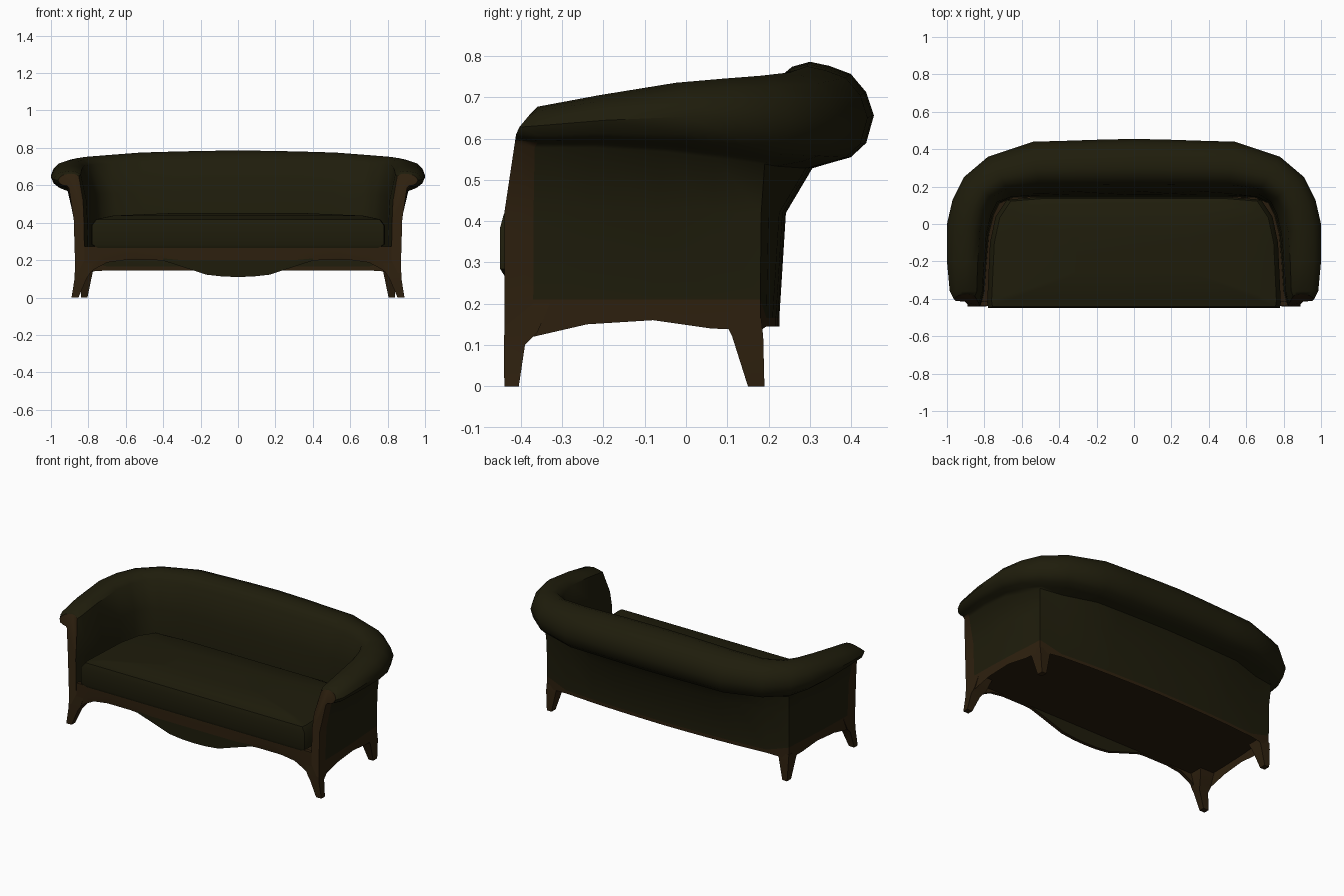
import bpy, bmesh
from mathutils import Vector

if "Cube" in bpy.data.objects:
    bpy.data.objects.remove(bpy.data.objects["Cube"])


def material(name, rgb):
    m = bpy.data.materials.new(name)
    m.diffuse_color = (*rgb, 1)
    m.use_nodes = True
    m.node_tree.nodes["Principled BSDF"].inputs["Base Color"].default_value = m.diffuse_color
    return m


FABRIC = material("dark olive fabric", (0.0135, 0.012, 0.0035))
WOOD = material("brown wood", (0.027, 0.0145, 0.0045))
UNDER = material("dark underside", (0.021, 0.012, 0.004))


def build(name, rings, mats, rule=None, closed=False, caps=None):
    """Bridge rings of points into a surface; rule(i, j) picks the material."""
    bm = bmesh.new()
    vs = [[bm.verts.new(p) for p in r] for r in rings]
    n = len(rings[0])
    for i in range(len(rings) - 1):
        for j in range(n if closed else n - 1):
            k = (j + 1) % n
            f = bm.faces.new((vs[i][j], vs[i][k], vs[i + 1][k], vs[i + 1][j]))
            f.material_index = rule(i, j) if rule else 0
    if caps is not None:
        for r in (vs[0], vs[-1]):
            bm.faces.new(r).material_index = caps
    bmesh.ops.recalc_face_normals(bm, faces=bm.faces)
    me = bpy.data.meshes.new(name)
    bm.to_mesh(me)
    bm.free()
    for m in mats:
        me.materials.append(m)
    ob = bpy.data.objects.new(name, me)
    bpy.context.collection.objects.link(ob)
    return ob


def flip(ring):
    return [(-p[0], p[1], p[2]) for p in ring]


def lerp(a, b, t):
    return a + (b - a) * t


# Arms and back: inner line, outer wall, roll edge, roll top z, roll bottom z, wall bottom z
stations = [
    ((.82, -.44), (.872, -.44), (.962, -.44), .662, .597, .10),
    ((.80, -.36), (.868, -.37), (.985, -.36), .677, .590, .12),
    ((.79, -.22), (.866, -.24), (1.0, -.20), .705, .590, .15),
    ((.775, -.05), (.86, -.08), (1.0, 0), .735, .580, .16),
    ((.75, .05), (.85, .06), (.97, .13), .745, .565, .14),
    ((.72, .11), (.843, .18), (.91, .25), .752, .550, .135),
    ((.65, .14), (.70, .195), (.78, .36), .760, .545, .145),
    ((.50, .145), (.50, .21), (.54, .44), .775, .540, .145),
    ((.34, .145), (.34, .218), (.36, .445), .780, .540, .145),
    ((.17, .145), (.17, .223), (.18, .451), .784, .540, .145),
    ((0, .145), (0, .226), (0, .455), .786, .540, .145),
]
ROLL = [(.22, .2), (.36, .05), (.5, 0), (.65, .04), (.82, .12), (.94, .3),
        (1, .53), (.94, .8), (.82, .94), (.65, 1)]


def front_y(z):
    """Front arm face leans back towards the scroll."""
    if z < .42:
        return -.44
    if z < .62:
        return lerp(-.44, -.41, (z - .42) / .2)
    return lerp(-.41, -.375, (z - .62) / .042)


def arm_ring(i, s):
    I, W, R = (Vector(p) for p in s[:3])
    T, B, low = s[3:]
    dent = .04 if i > 5 and i % 2 == 0 else 0   # shallow tufting on the back
    flare = .15 if i in (4, 5, 6) else .35      # wall stays upright at the corners
    pts = [(I, .2), (lerp(I, R, .03), .42), (lerp(I, R, .06 + dent), lerp(.42, T, .4))]
    pts += [(lerp(I, R, f), T - h * (T - B)) for f, h in ROLL]
    band = .21 if i < 6 else low + .02
    pts += [(lerp(W, R, flare), B - .012), (lerp(W, R, flare / 5), .42), (W, band), (W, low)]
    return [(p.x, front_y(z) if i == 0 else p.y, z) for p, z in pts]


half = [arm_ring(i, s) for i, s in enumerate(stations)]
rings = half + [flip(r) for r in half[-2::-1]]
last = len(rings) - 2


def arm_color(i, j):
    if j == 15:                                    # wooden bottom rail
        return 1
    return 1 if i in (0, last) and j >= 12 else 0  # wooden front strip


build("arms_and_back", rings, [FABRIC, WOOD], arm_color, caps=1)

# Underside panel, recessed behind the rails
outline = [r[-1] for r in rings]
build("underside", [[(x * .995, y * .99, z) for x, y, _ in outline] for z in (.2, .21)],
      [UNDER], closed=True, caps=0)

# Seat cushion, gently domed
side = [(.78, -.45), (.785, -.42), (.77, -.1), (.74, .04), (.68, .13), (.5, .145)]
plan = side + [(-x, y) for x, y in reversed(side)]
levels = [(.94, .255), (1, .284), (1, .385), (.97, .418), (.85, .438), (.4, .453)]
build("seat_cushion", [[(x * s, -.15 + (y + .15) * s, z) for x, y in plan]
                       for s, z in levels], [FABRIC], closed=True, caps=0)

# Front apron with a wavy lower edge
wave = [(.87, .10), (.83, .10), (.77, .15), (.70, .187), (.55, .208), (.40, .197),
        (.30, .165), (.17, .122), (.08, .112), (0, .11)]
wave = wave + [(-x, z) for x, z in wave[-2::-1]]


def apron_ring(x, z):
    mid = max(z + .012, .2)
    return [(x, -.415, z), (x, -.436, z), (x, -.438, mid), (x, -.438, .272), (x, -.415, .272)]


build("front_apron", [apron_ring(x, z) for x, z in wave], [WOOD, FABRIC],
      lambda i, j: 1 if j in (1, 4) and abs(wave[i][0] + wave[i + 1][0]) < .72 else 0,
      closed=True, caps=0)


# Tapered, splayed legs: each ring is x0, x1, y0, y1, z
def leg(name, sections):
    r = [[(a, c, z), (b, c, z), (b, d, z), (a, d, z)] for a, b, c, d, z in sections]
    build(name + "_right", r, [WOOD], closed=True, caps=0)
    build(name + "_left", [flip(q) for q in r], [WOOD], closed=True, caps=0)


leg("front_leg", [(.853, .89, -.44, -.405, 0), (.81, .874, -.441, -.39, .1),
                  (.79, .873, -.44, -.36, .13), (.77, .868, -.437, -.33, .2)])
leg("back_leg", [(.805, .838, .15, .19, 0), (.78, .845, .112, .187, .12),
                 (.77, .845, .09, .182, .165)])

# Smooth shading with crisp edges
for ob in bpy.data.objects:
    ob.select_set(True)
    bpy.context.view_layer.objects.active = ob
bpy.ops.object.shade_smooth_by_angle(angle=0.7)
